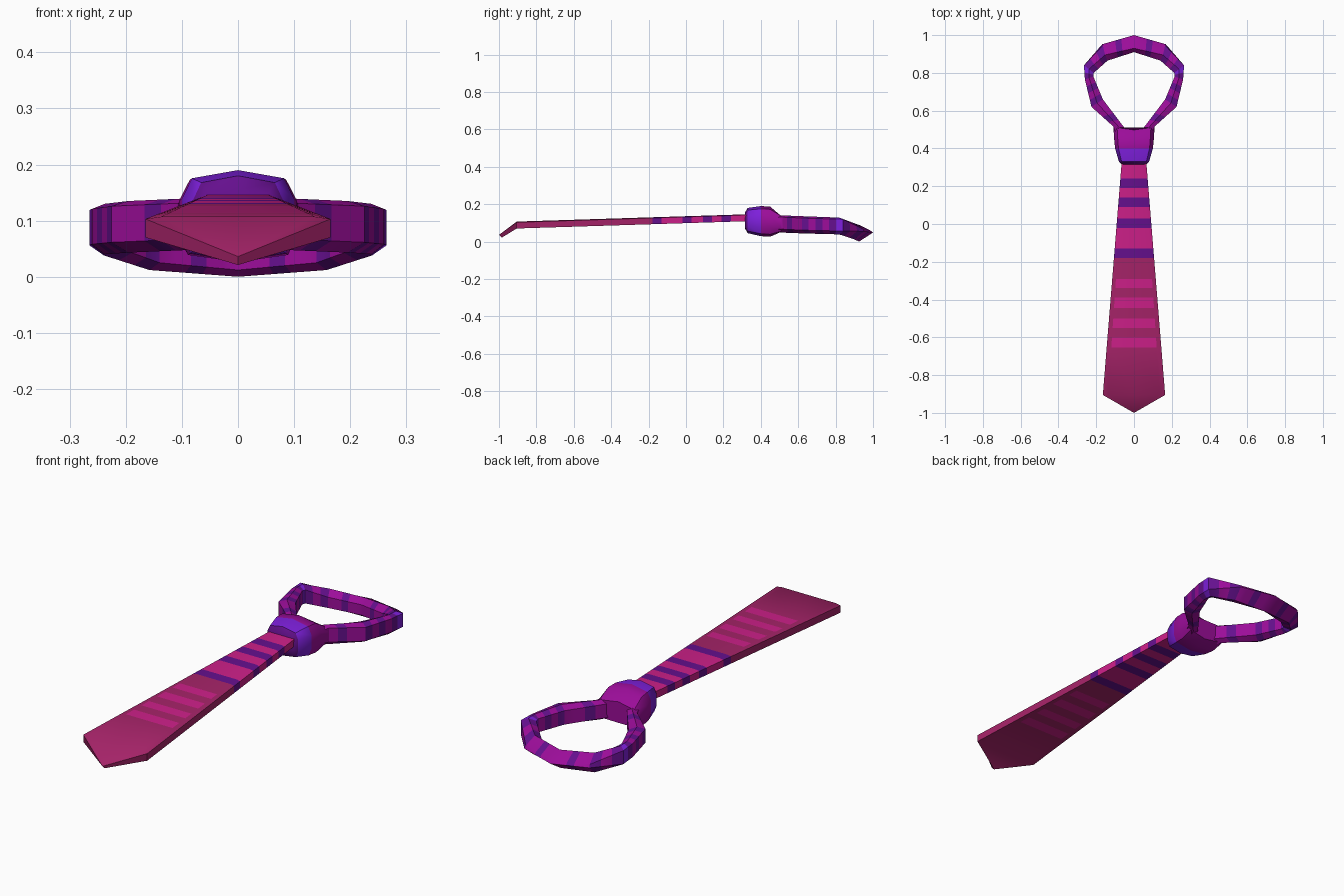
import bpy, bmesh, math
from mathutils import Vector

if "Cube" in bpy.data.objects:
    bpy.data.objects.remove(bpy.data.objects["Cube"])


def material(name, rgb):
    m = bpy.data.materials.new(name)
    m.diffuse_color = (*rgb, 1)
    m.use_nodes = True
    m.node_tree.nodes["Principled BSDF"].inputs["Base Color"].default_value = m.diffuse_color
    return m


MATS = [material("wine", (0.38, 0.017, 0.14)),
        material("pink", (0.61, 0.014, 0.25)),
        material("purple", (0.13, 0.005, 0.27)),
        material("magenta", (0.33, 0.004, 0.32)),
        material("violet", (0.21, 0.014, 0.72))]
CODE = {"w": 0, "p": 1, "u": 2, "m": 3, "v": 4}


def loft(name, rings, colour, caps=(True, True), smooth=30, mirror=False):
    """Skin a list of equal rings; colour(i, j) gives the material of each face."""
    bm = bmesh.new()
    vs = [[bm.verts.new(p) for p in r] for r in rings]
    n = len(rings[0])
    for i in range(len(rings) - 1):
        for j in range(n):
            k = (j + 1) % n
            f = bm.faces.new((vs[i][j], vs[i][k], vs[i + 1][k], vs[i + 1][j]))
            f.material_index = colour(i, j)
    if caps[0]:
        bm.faces.new(vs[0]).material_index = colour(0, 0)
    if caps[1]:
        bm.faces.new(vs[-1]).material_index = colour(len(rings) - 2, 0)
    bmesh.ops.remove_doubles(bm, verts=bm.verts, dist=0.0005)
    bmesh.ops.recalc_face_normals(bm, faces=bm.faces)
    me = bpy.data.meshes.new(name)
    bm.to_mesh(me)
    bm.free()
    for m in MATS:
        me.materials.append(m)
    ob = bpy.data.objects.new(name, me)
    bpy.context.collection.objects.link(ob)
    bpy.ops.object.select_all(action='DESELECT')
    bpy.context.view_layer.objects.active = ob
    ob.select_set(True)
    if smooth:
        bpy.ops.object.shade_smooth_by_angle(angle=math.radians(smooth))
    if mirror:
        ob.modifiers.new("mirror", 'MIRROR').merge_threshold = 0.001
    return ob


# Blade: tapering slab, rows cut at the stripe borders, bent-down pointed tip
rows = [0.36, 0.24, 0.19, 0.14, 0.09, 0.03, -0.02, -0.13, -0.18, -0.29, -0.34,
        -0.39, -0.445, -0.5, -0.55, -0.6, -0.655, -0.905]
stripes = "pupupupuwpwpwpwpww"
cols = [-1, -0.83, 0, 0.83, 1]


def blade_ring(y):
    t = (0.33 - y) / 1.235
    w, z = 0.065 + 0.1 * t, 0.127 - 0.039 * t
    top = [(c * w, y, z + (0.019 if abs(c) < 1 else 0.015)) for c in cols]
    low = [(c * w, y, z - 0.018) for c in reversed(cols)]
    return top + low


rings = [blade_ring(y) for y in rows]
rings.append([(0, -1.0, 0.036)] * 5 + [(0, -0.985, 0.021)] * 5)


def blade_colour(i, j):
    # lower pink stripes stop short of the edges
    if i > 7 and j not in (1, 2, 6, 7):
        return 0
    return CODE[stripes[i]]


loft("blade", rings, blade_colour, (True, False), 50)

# Knot: faceted bulge with a violet band and a notched upper rim
knot = [(0.315, 0.065, 0.07, 0.155), (0.33, 0.08, 0.045, 0.18),
        (0.40, 0.1, 0.029, 0.19), (0.45, 0.105, 0.026, 0.187),
        (0.51, 0.109, 0.047, 0.145)]
rings = []
for y, w, lo, hi in knot:
    h = hi - lo
    prof = [(0, 1), (0.82, 0.91), (1, 0.68), (1, 0.3), (0.85, 0.08), (0, 0),
            (-0.85, 0.08), (-1, 0.3), (-1, 0.68), (-0.82, 0.91)]
    rings.append([(a * w, y - (0.012 if y > 0.5 and a == 0 else 0), lo + b * h)
                  for a, b in prof])
loft("knot", rings, lambda i, j: (2, 4, 3, 3)[i], smooth=40)


# Neck loop: half of the band, mirrored
def band(o, i, lo, hi):
    """Six-sided section between outer point o and inner point i."""
    def at(t, z):
        return (o[0] + (i[0] - o[0]) * t, o[1] + (i[1] - o[1]) * t, z)
    h = hi - lo
    return [at(0, lo + 0.2 * h), at(0, hi - 0.1 * h), at(0.5, hi),
            at(1, hi - 0.15 * h), at(1, lo + 0.15 * h), at(0.5, lo)]


keys = [band((0.09, 0.45), (0.02, 0.45), 0.05, 0.137),
        band((0.108, 0.515), (0.055, 0.515), 0.048, 0.14),
        band((0.225, 0.62), (0.165, 0.66), 0.043, 0.135),
        band((0.26, 0.765), (0.215, 0.78), 0.04, 0.13),
        band((0.265, 0.84), (0.213, 0.80), 0.038, 0.128),
        # the back of the band leans outward
        [(0.168, 0.952, 0.055), (0.165, 0.945, 0.068), (0.153, 0.895, 0.1),
         (0.14, 0.865, 0.075), (0.14, 0.865, 0.025), (0.158, 0.9, 0.012)],
        [(0, 1.0, 0.048), (0, 0.985, 0.06), (0, 0.93, 0.087),
         (0, 0.91, 0.06), (0, 0.91, 0.012), (0, 0.925, 0.0)]]
bands = ["m", "mumm", "umum", "uv", "umu", "mmumm"]   # stripes per stretch
rings = [keys[0]]
for a, b, s in zip(keys, keys[1:], bands):
    for k in range(1, len(s) + 1):
        rings.append([Vector(p).lerp(Vector(q), k / len(s)) for p, q in zip(a, b)])
seq = "".join(bands)
loft("neck_loop", rings, lambda i, j: CODE[seq[i]], (True, False), 25, True)
